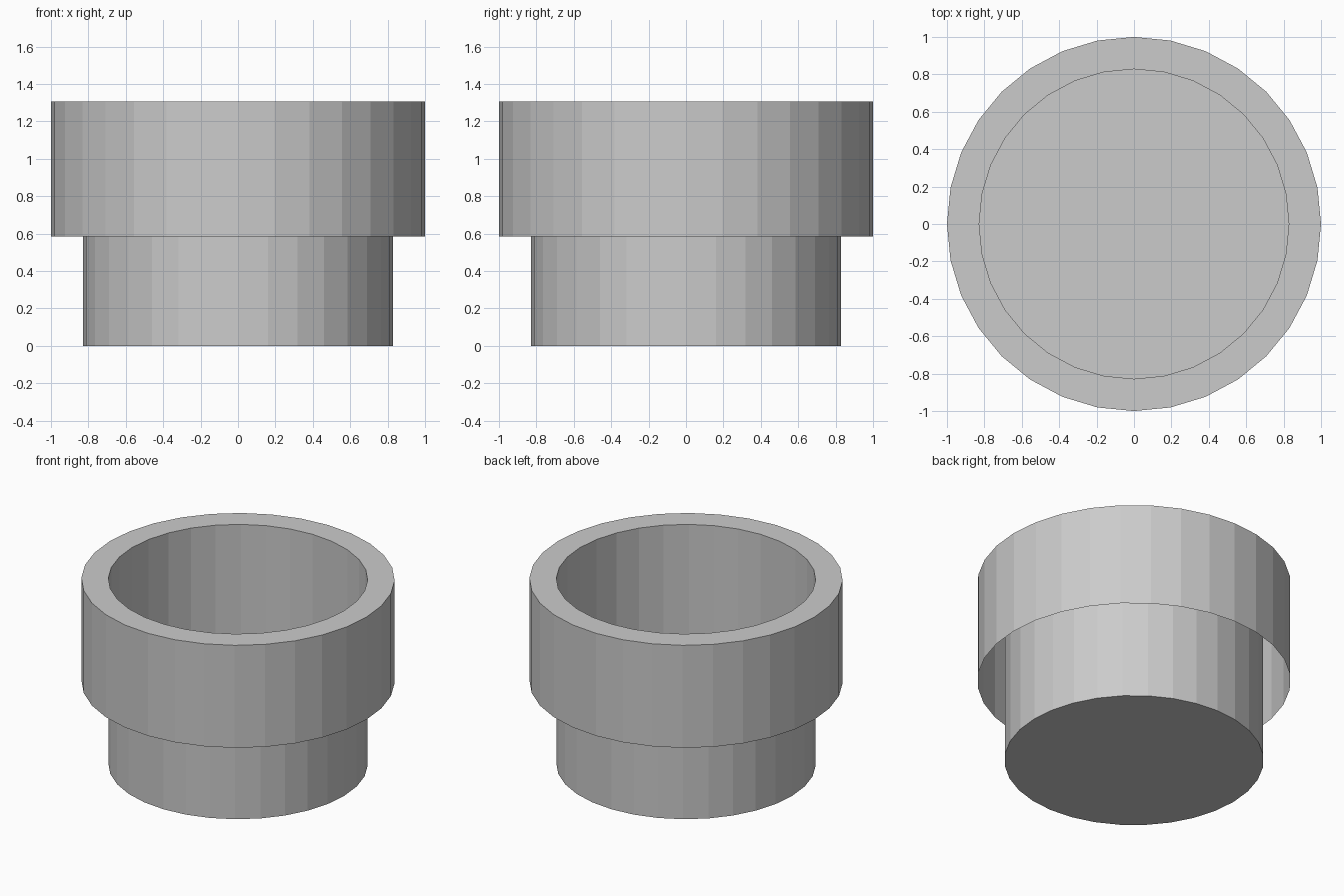
import bpy, bmesh
from math import cos, sin, tau

if "Cube" in bpy.data.objects:
    bpy.data.objects.remove(bpy.data.objects["Cube"])

SIDES = 32

# Thin sheet profile (radius, height): outer skirt open below, flat rim, inner cup wall
PROFILE = [(1.0, 0.583), (1.0, 1.305), (0.828, 1.305), (0.828, 0.0)]


def revolve(name, profile):
    bm = bmesh.new()
    rings = [[bm.verts.new((r * cos(tau * i / SIDES), r * sin(tau * i / SIDES), z))
              for i in range(SIDES)] for r, z in profile]
    for a, b in zip(rings, rings[1:]):
        for i in range(SIDES):
            j = (i + 1) % SIDES
            bm.faces.new((a[i], a[j], b[j], b[i]))
    # Cup floor
    bm.faces.new(rings[-1])
    mesh = bpy.data.meshes.new(name)
    bm.to_mesh(mesh)
    bm.free()
    obj = bpy.data.objects.new(name, mesh)
    bpy.context.collection.objects.link(obj)
    return obj


# Cup with a wide hanging collar, flat shaded
revolve("collared_cup", PROFILE)
